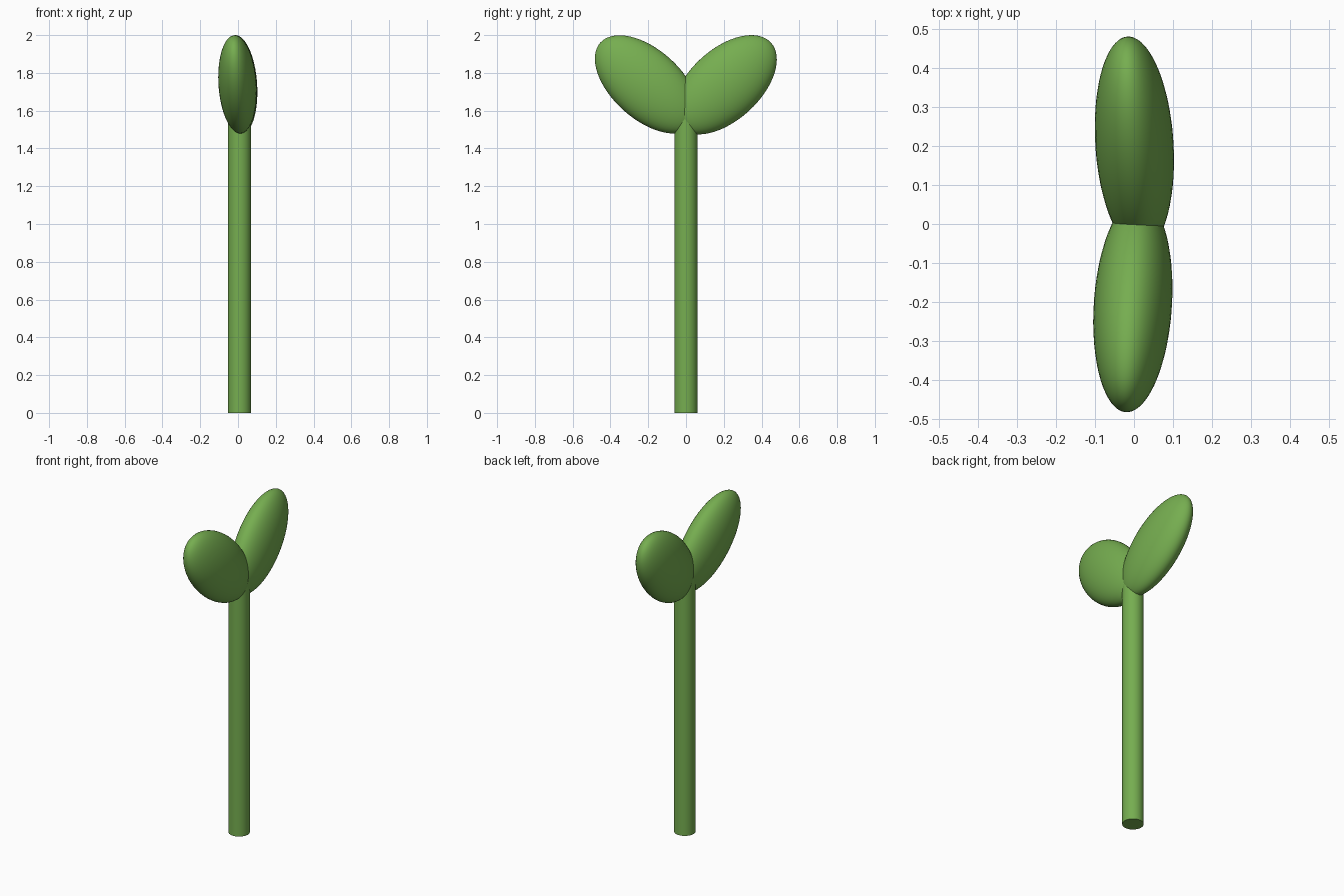
import bpy, math
from mathutils import Vector, Matrix

if "Cube" in bpy.data.objects:
    bpy.data.objects.remove(bpy.data.objects["Cube"])

green = bpy.data.materials.new("leaf_green")
green.diffuse_color = (0.18, 0.42, 0.08, 1)
green.use_nodes = True
green.node_tree.nodes["Principled BSDF"].inputs["Base Color"].default_value = green.diffuse_color


def finish(obj, name):
    obj.name = name
    obj.data.materials.append(green)
    bpy.ops.object.shade_smooth_by_angle(angle=math.radians(40))


def leaf(name, center, side, angle, size):
    """Flattened ellipsoid rising outward along side * y, leaning slightly to -x."""
    long_axis = Vector((-0.058, side * math.cos(angle), math.sin(angle))).normalized()
    wide_axis = Vector((0, -side * math.sin(angle), math.cos(angle)))
    thin_axis = long_axis.cross(wide_axis).normalized()
    wide_axis = thin_axis.cross(long_axis)
    bpy.ops.mesh.primitive_uv_sphere_add(segments=48, ring_count=32, radius=1)
    obj = bpy.context.object
    axes = Matrix((thin_axis, wide_axis, long_axis)).transposed().to_4x4()
    obj.data.transform(Matrix.Translation(center) @ axes @ Matrix.Diagonal((*size, 1)))
    finish(obj, name)


# Stem, its top hidden between the leaves
bpy.ops.mesh.primitive_cylinder_add(vertices=48, radius=0.061, depth=1.6, location=(0.008, 0, 0.8))
finish(bpy.context.object, "stem")

# Pair of seed leaves
leaf("back_leaf", (0.001, 0.206, 1.737), 1, math.radians(42.5), (0.1, 0.188, 0.331))
leaf("front_leaf", (-0.003, -0.208, 1.739), -1, math.radians(42), (0.1, 0.184, 0.331))
